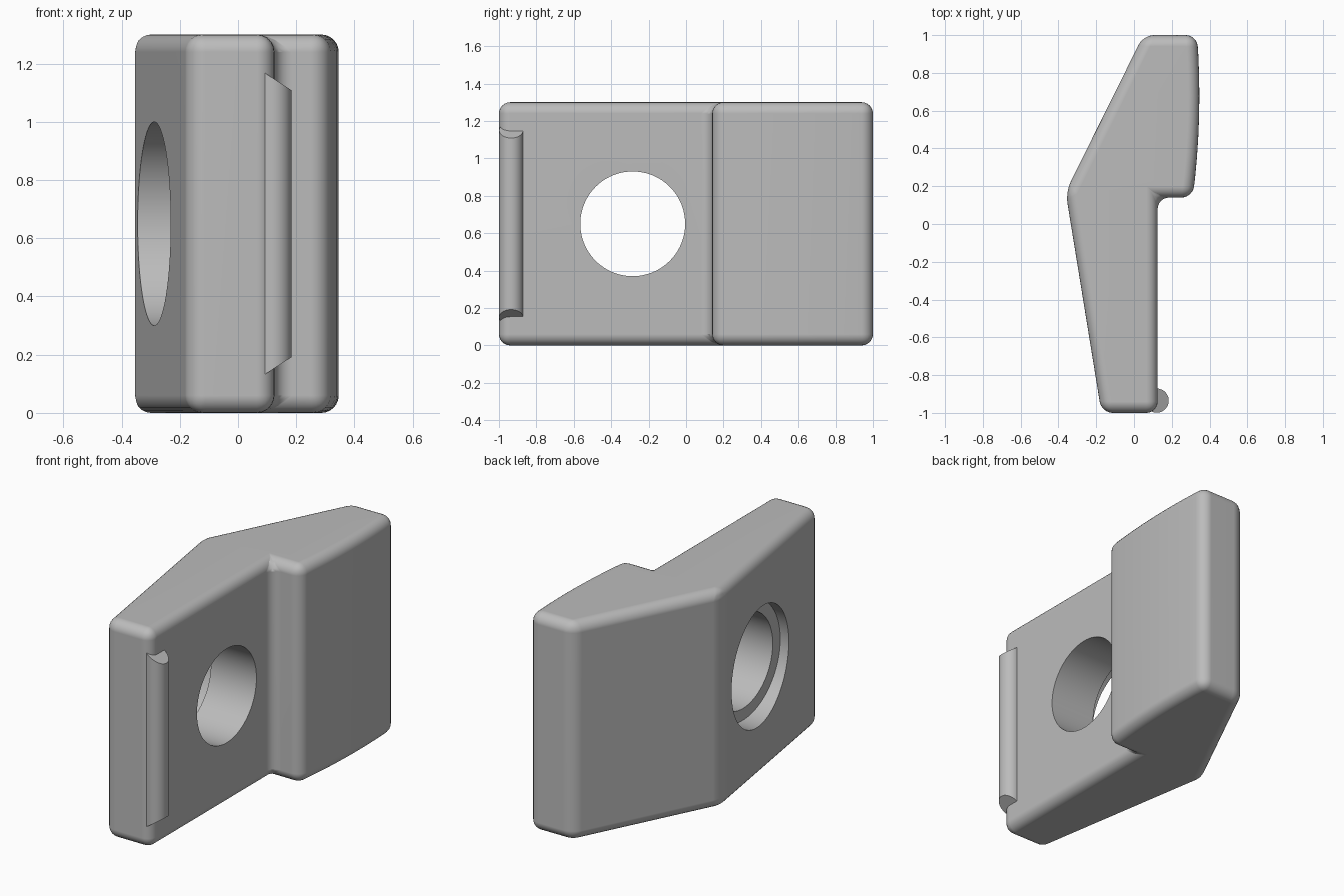
import bpy, bmesh, math
from mathutils import Matrix

old = bpy.data.objects.get("Cube")
if old:
    bpy.data.objects.remove(old, do_unlink=True)

HEIGHT = 1.3
MID = HEIGHT / 2

grey = bpy.data.materials.new("plain_grey")
grey.use_nodes = True
grey.diffuse_color = (0.5, 0.5, 0.5, 1)
grey.node_tree.nodes["Principled BSDF"].inputs["Base Color"].default_value = (0.5, 0.5, 0.5, 1)


def add_object(name, bm):
    bmesh.ops.recalc_face_normals(bm, faces=bm.faces)
    mesh = bpy.data.meshes.new(name)
    bm.to_mesh(mesh)
    bm.free()
    mesh.materials.append(grey)
    obj = bpy.data.objects.new(name, mesh)
    bpy.context.collection.objects.link(obj)
    return obj


def select(obj):
    bpy.ops.object.select_all(action="DESELECT")
    obj.select_set(True)
    bpy.context.view_layer.objects.active = obj


def bore(name, radius, x0, x1):
    """Cutter cylinder lying along x, through the hole centre."""
    bm = bmesh.new()
    place = Matrix.Translation(((x0 + x1) / 2, -0.285, MID)) @ Matrix.Rotation(math.pi / 2, 4, "Y")
    bmesh.ops.create_cone(bm, cap_ends=True, segments=96, radius1=radius,
                          radius2=radius, depth=x1 - x0, matrix=place)
    obj = add_object(name, bm)
    obj.hide_render = True
    return obj


# Body: extruded outline with a gently bowed pad on the left side
bowed = []
for i in range(9):
    y = 0.14 + 0.86 * i / 8
    bowed.append((0.346 - 0.12 * (y - 0.68) ** 2, y))
outline = [(-0.172, -1), (0.125, -1), (0.125, 0.14)] + bowed + [(0.05, 1), (-0.362, 0.17)]
bm = bmesh.new()
base = bm.faces.new([bm.verts.new((x, y, 0)) for x, y in outline])
top = bmesh.ops.extrude_face_region(bm, geom=[base])["geom"]
bmesh.ops.translate(bm, vec=(0, 0, HEIGHT),
                    verts=[v for v in top if isinstance(v, bmesh.types.BMVert)])
body = add_object("body", bm)

# Rounded edges, then the through hole and its wider recess
bevel = body.modifiers.new("rounded_edges", "BEVEL")
bevel.width = 0.06
bevel.segments = 6
bevel.limit_method = "ANGLE"
bevel.angle_limit = math.radians(15)
cutters = [bore("hole_cutter", 0.28, -0.6, 0.6), bore("recess_cutter", 0.35, -0.6, -0.175)]
for cutter in cutters:
    cut = body.modifiers.new(cutter.name, "BOOLEAN")
    cut.operation = "DIFFERENCE"
    cut.solver = "EXACT"
    cut.object = cutter
select(body)
for mod in list(body.modifiers):
    bpy.ops.object.modifier_apply(modifier=mod.name)
for cutter in cutters:
    bpy.data.objects.remove(cutter, do_unlink=True)

# Bead: upright rod at the front edge with sloping ends
bm = bmesh.new()
bmesh.ops.create_cone(bm, cap_ends=True, segments=40, radius1=0.064, radius2=0.064,
                      depth=1.0, matrix=Matrix.Translation((0.12, -0.935, MID)))
for v in bm.verts:
    slope = 0.65 * (v.co.x - 0.12)
    v.co.z += -slope if v.co.z > MID else slope
bead = add_object("bead", bm)

# Smooth shading with flat faces kept clean
for obj in (body, bead):
    select(obj)
    bpy.ops.object.shade_smooth_by_angle(angle=math.radians(30))
    normals = obj.modifiers.new("clean_normals", "WEIGHTED_NORMAL")
    normals.keep_sharp = True
